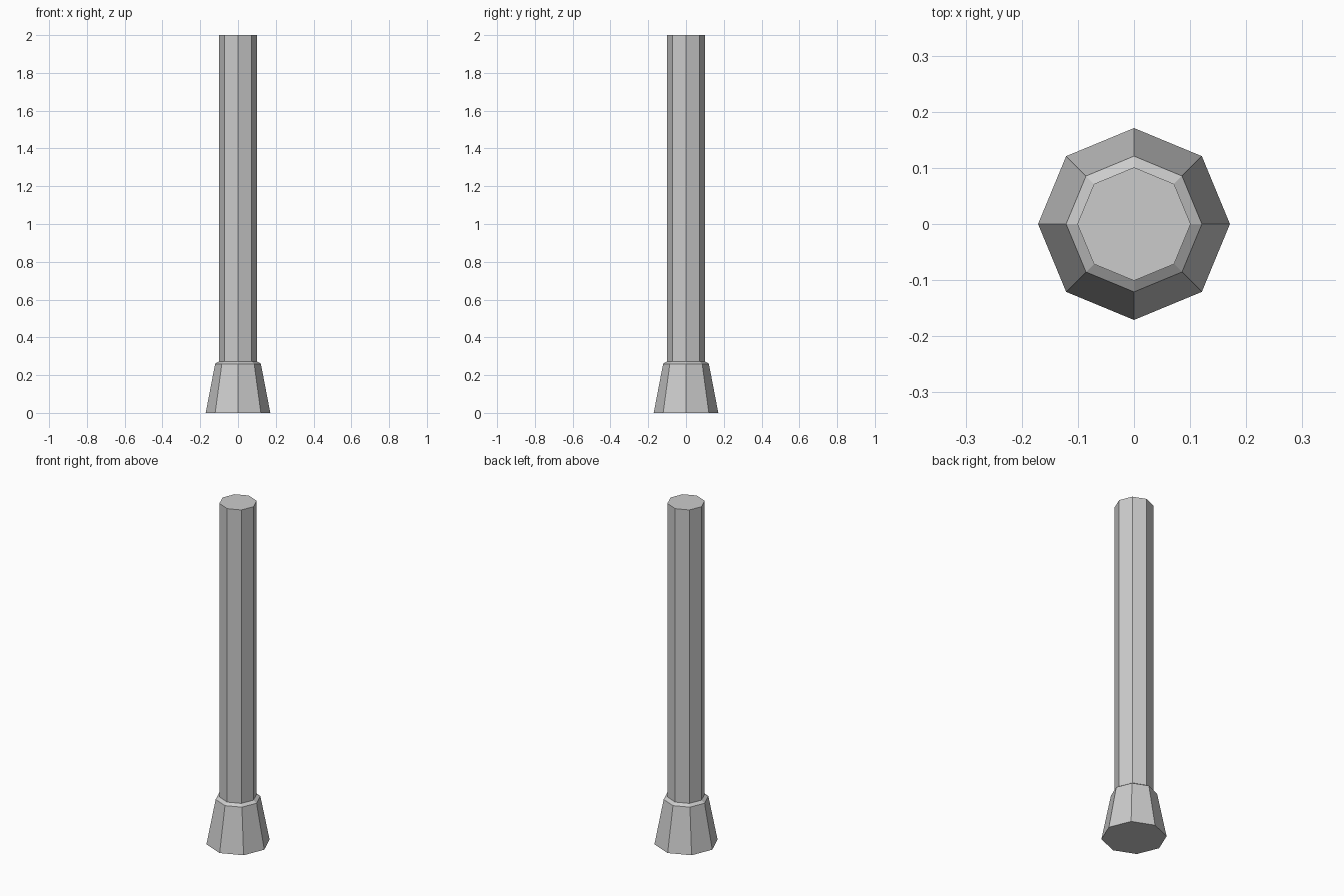
import bpy, bmesh
from math import cos, sin, pi

if "Cube" in bpy.data.objects:
    bpy.data.objects.remove(bpy.data.objects["Cube"])

SIDES = 8


def lathe(name, profile):
    """Flat-faced octagonal solid from (radius, height) pairs, capped at both ends."""
    bm = bmesh.new()
    rings = [[bm.verts.new((r * cos(2 * pi * i / SIDES), r * sin(2 * pi * i / SIDES), z))
              for i in range(SIDES)] for r, z in profile]
    for low, high in zip(rings, rings[1:]):
        for i in range(SIDES):
            j = (i + 1) % SIDES
            bm.faces.new((low[i], low[j], high[j], high[i]))
    bm.faces.new(rings[0][::-1])
    bm.faces.new(rings[-1])
    mesh = bpy.data.meshes.new(name)
    bm.to_mesh(mesh)
    bm.free()
    obj = bpy.data.objects.new(name, mesh)
    bpy.context.collection.objects.link(obj)
    return obj


# Flared foot, small chamfered shoulder and straight shaft in one solid
lathe("post", [(0.171, 0.0), (0.121, 0.26), (0.101, 0.273), (0.101, 2.0)])
